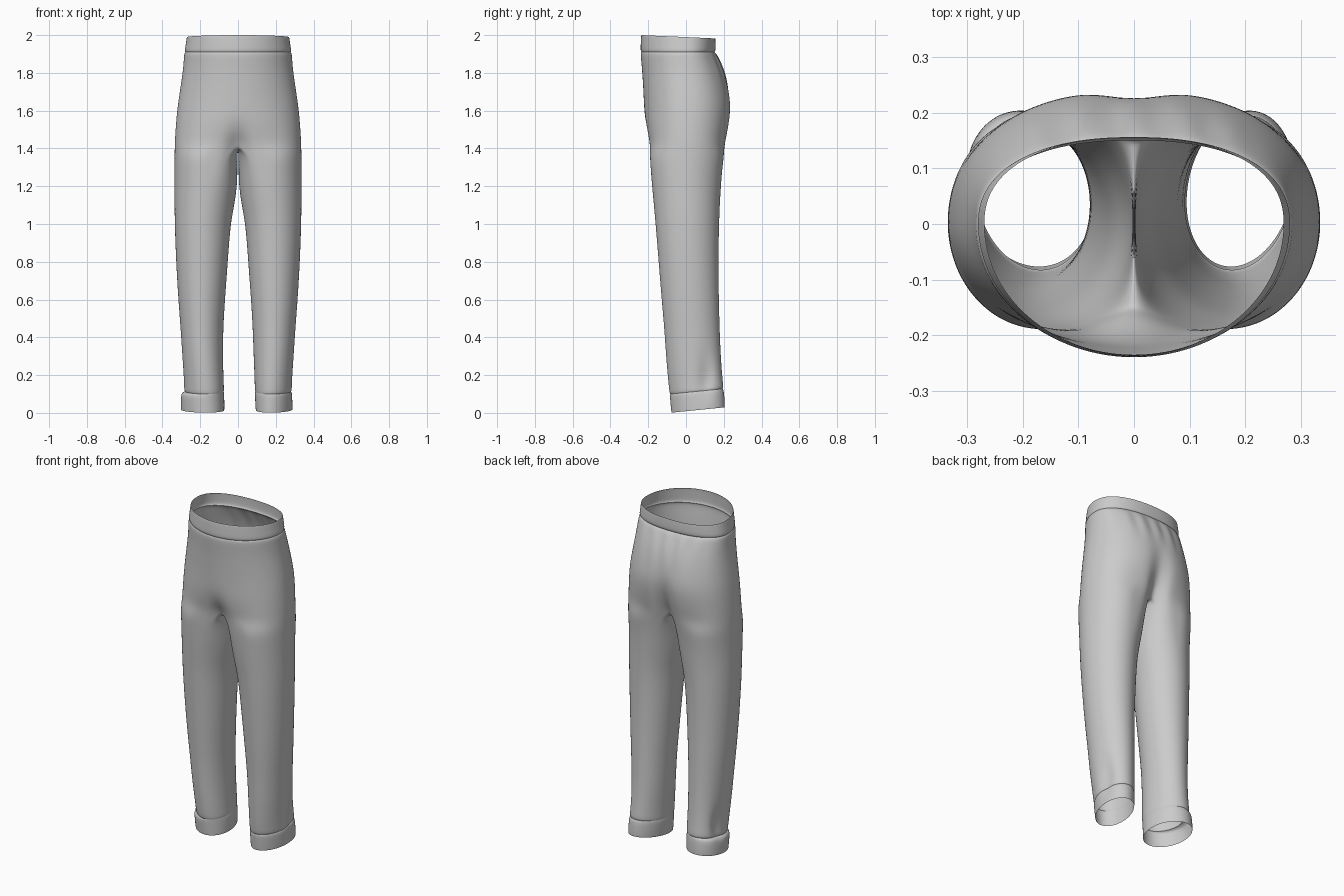
import bpy, bmesh
from math import sin, cos, pi, radians, exp, sqrt

if "Cube" in bpy.data.objects:
    bpy.data.objects.remove(bpy.data.objects["Cube"])

OUT, INN = 32, 16          # outer and inner segments of one leg ring

# z, half width, front y, back y, front notch, back notch, gather depth, blend to leg shape
BAND = [(2.00, .270, -.236, .155, 0, 0, 0, 0), (1.995, .272, -.238, .156, 0, 0, 0, 0),
        (1.95, .277, -.240, .157, 0, 0, 0, 0), (1.918, .283, -.241, .157, 0, 0, 0, 0),
        (1.91, .279, -.236, .151, 0, 0, 0, 0)]
SEAT = [(1.91, .279, -.236, .151, 0, 0, 0, 0), (1.902, .285, -.240, .160, 0, 0, .003, 0),
        (1.87, .287, -.238, .176, 0, 0, .008, 0), (1.82, .291, -.233, .198, 0, 0, .008, 0),
        (1.76, .299, -.229, .218, 0, .002, .004, 0), (1.69, .310, -.225, .234, 0, .008, 0, 0),
        (1.62, .320, -.222, .243, 0, .018, 0, .03), (1.55, .327, -.220, .238, .004, .032, 0, .10),
        (1.48, .332, -.212, .226, .020, .048, 0, .26), (1.42, .335, -.201, .213, .05, .068, 0, .5)]
# z, inner x, outer x, front y, back y, pinch towards the centre
LEG = [(1.36, .004, .336, -.192, .201, .6), (1.28, .004, .336, -.186, .191, .35),
       (1.20, .006, .336, -.180, .185, .15), (1.10, .019, .336, -.170, .179, 0),
       (1.00, .040, .335, -.161, .175, 0), (.80, .054, .328, -.145, .171, 0),
       (.60, .069, .316, -.129, .174, 0), (.45, .078, .304, -.115, .178, 0),
       (.32, .082, .296, -.107, .183, 0), (.20, .087, .290, -.097, .190, 0),
       (.14, .089, .288, -.091, .195, 0), (.108, .090, .288, -.087, .198, 0),
       (.10, .092, .284, -.083, .194, 0)]
CUFF = [(.10, .092, .284, -.083, .194, 0), (.092, .090, .289, -.086, .200, 0),
        (.05, .092, .289, -.082, .204, 0), (.006, .095, .288, -.078, .205, 0),
        (.001, .096, .287, -.077, .204, 0)]


def half_ring(level, s):
    """Half of a seat section, from front centre round the side to back centre."""
    z, a, yf, yb, nf, nb, g, b = level
    xy = []
    for i in range(OUT + 1):
        t = -pi / 2 + pi * i / OUT
        u, v = max(0, cos(t)), sin(t)
        if v < 0:
            x, y = a * u, yf * -v
            y += nf * exp(-(x / .06) ** 2)
        else:
            x, y = a * u ** .87, yb * v ** .87
            y -= nb * exp(-(x / .055) ** 2)
            y += g * cos(x * 2 * pi / .09) * v * v * exp(-(x / .2) ** 4)
        # ease into the round leg section, keeping the ends on the centre plane
        p = t * 4 / 3
        lx = a / 2 * (1 + cos(p))
        ly = (yf + yb) / 2 + (yb - yf) / 2 * sin(p)
        end = exp(-(min(i, OUT - i) / 5) ** 2)
        x += b * (lx - x) - b * a / 4 * end
        y += b * (ly - y) * (1 - end)
        if i in (0, OUT):
            x = 0
        xy.append((x, y))
    return [(s * x, y, z - (.045 * (y + .236) if z > 1.96 else 0)) for x, y in xy]


def leg_ring(level, s):
    """Full section of a leg, starting at its inner front."""
    z, xi, xo, yf, yb, q = level
    low = max(0, 1 - z / .35)
    if s < 0:
        xi -= .022 * low
        if z < .099:
            xo += .015
    xc, hx, yc, hy = (xi + xo) / 2, (xo - xi) / 2, (yf + yb) / 2, (yb - yf) / 2
    pts = []
    for i in range(OUT + INN):
        p = radians(-120 + 360 * i / (OUT + INN))
        # drape crease above the cuff
        dent = .02 * exp(-((p - .25 - z) / .3) ** 2) * exp(-((z - .17) / .09) ** 2)
        x = xc + (hx - dent) * cos(p) + low * .12 * hy * sin(p)
        if cos(p) < 0:
            x = max(.003, x * (1 - q * sqrt(-cos(p))))
        y = yc + hy * sin(p)
        tilt = .1 * (y + .08) * min(1, max(0, (.32 - z) / .18))
        pts.append((s * x, y, z + tilt))
    return pts


def saddle(ring):
    """Crotch seam from back centre to front centre."""
    b, f = ring[-1], ring[0]
    pts = []
    for k in range(1, INN):
        t = k / INN
        pts.append((0, b[1] + (f[1] - b[1]) * t,
                    b[2] + (f[2] - b[2]) * t - .025 * sin(pi * t)))
    return pts


def bridge(bm, rings, closed):
    rows = [[bm.verts.new(p) for p in r] for r in rings]
    for a, b in zip(rows, rows[1:]):
        n = len(b)
        for i in range(n if closed else n - 1):
            j = (i + 1) % n
            bm.faces.new((a[i], a[j], b[j], b[i]))


def finish(name, bm):
    bmesh.ops.remove_doubles(bm, verts=bm.verts, dist=.0003)
    bmesh.ops.recalc_face_normals(bm, faces=bm.faces)
    for f in bm.faces:
        f.smooth = True
    me = bpy.data.meshes.new(name)
    bm.to_mesh(me)
    bm.free()
    ob = bpy.data.objects.new(name, me)
    bpy.context.collection.objects.link(ob)
    m = ob.modifiers.new("smooth", 'SUBSURF')
    m.levels = m.render_levels = 2


# waistband
bm = bmesh.new()
for s in (1, -1):
    bridge(bm, [half_ring(l, s) for l in BAND], False)
finish("waistband", bm)

# seat and both legs as one cloth shell
bm = bmesh.new()
for s in (1, -1):
    seat = [half_ring(l, s) for l in SEAT]
    bridge(bm, seat, False)
    top = seat[-1] + saddle(seat[-1])
    bridge(bm, [top] + [leg_ring(l, s) for l in LEG], True)
finish("seat_and_legs", bm)

# ankle cuffs
for s, side in ((1, "right"), (-1, "left")):
    bm = bmesh.new()
    bridge(bm, [leg_ring(l, s) for l in CUFF], True)
    finish(side + "_cuff", bm)
